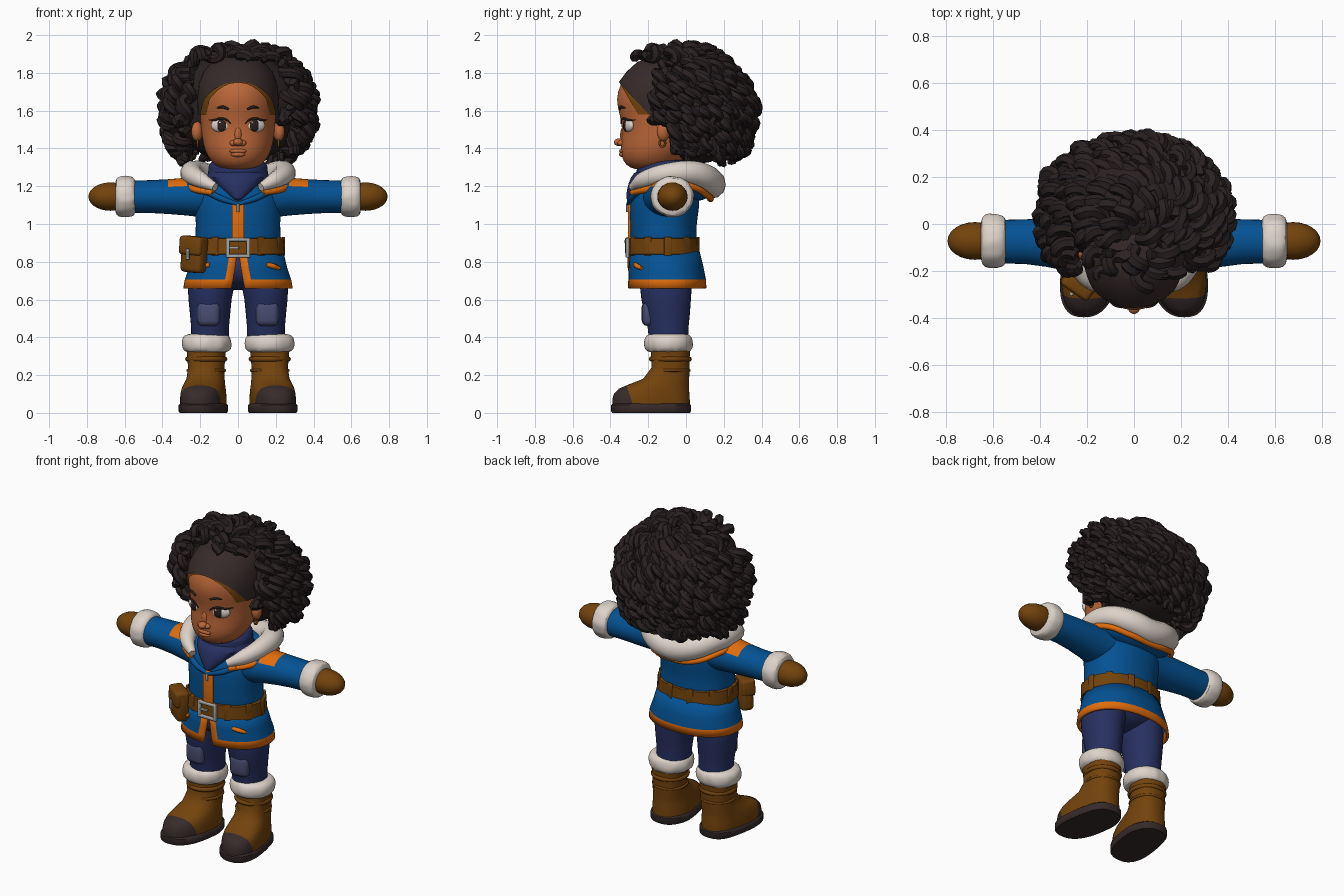
import bpy, bmesh, math, random
from mathutils import Vector, Euler

random.seed(4)
if "Cube" in bpy.data.objects:
    bpy.data.objects.remove(bpy.data.objects["Cube"])
made = []

def material(name, *rgb):
    lin = [(c / 255 / 12.92) if c < 11 else ((c / 255 + 0.055) / 1.055) ** 2.4 for c in rgb]
    m = bpy.data.materials.new(name)
    m.use_nodes = True
    m.diffuse_color = (*lin, 1)
    m.node_tree.nodes["Principled BSDF"].inputs["Base Color"].default_value = (*lin, 1)
    return m

BLUE = material("coat blue", 4, 82, 148)
ORANGE = material("trim orange", 226, 109, 12)
FUR = material("fur white", 222, 211, 202)
BROWN = material("leather brown", 115, 67, 12)
HAIR = material("hair black", 41, 32, 33)
NAVY = material("trouser navy", 39, 48, 97)
SKIN = material("skin", 188, 103, 57)
DARK = material("dark rubber", 55, 42, 42)
SLATE = material("patch slate", 72, 76, 112)
GREY = material("buckle grey", 165, 165, 165)

def finish(name, bm, mats, rule=None):
    bmesh.ops.recalc_face_normals(bm, faces=bm.faces)
    if rule:
        for f in bm.faces:
            f.material_index = int(rule(f.calc_center_median()))
    me = bpy.data.meshes.new(name)
    bm.to_mesh(me)
    bm.free()
    ob = bpy.data.objects.new(name, me)
    bpy.context.collection.objects.link(ob)
    for m in mats:
        me.materials.append(m)
    made.append(ob)
    return ob

def loft(name, rings, mats, axis="Z", side=1, seg=32, p=2, gaps=None, rule=None, jitter=0, subsurf=0, cuts=(), clear=False):
    """Stack of ovals (position, centre a, centre b, radius a, radius b) along an axis."""
    bm, rows = bmesh.new(), []
    for k, (t, ca, cb, ra, rb) in enumerate(rings):
        g = gaps[k] if gaps else 0
        row = []
        for j in range(seg + (1 if gaps else 0)):
            a = -math.pi / 2 + g + (2 * math.pi - 2 * g) * j / seg
            c, s = math.cos(a), math.sin(a)
            q = 1 + random.uniform(-jitter, jitter)
            u = ca + ra * q * math.copysign(abs(c) ** (2 / p), c)
            v = cb + rb * q * math.copysign(abs(s) ** (2 / p), s)
            row.append(bm.verts.new((side * u, v, t) if axis == "Z" else (side * t, u, v)))
        rows.append(row)
    for lo, hi in zip(rows, rows[1:]):
        for j in range(seg):
            i = (j + 1) % len(lo)
            bm.faces.new((lo[j], lo[i], hi[i], hi[j]))
    if not gaps:
        bm.faces.new(rows[0])
        bm.faces.new(rows[-1])
    for at, normal in cuts:
        bmesh.ops.bisect_plane(bm, geom=bm.verts[:] + bm.edges[:] + bm.faces[:], plane_co=at, plane_no=normal, clear_inner=clear)
    ob = finish(name, bm, mats, rule)
    if subsurf:
        ob.modifiers.new("smooth", "SUBSURF").levels = subsurf
    return ob

def ball(name, at, radii, mat, turn=0):
    bm = bmesh.new()
    bmesh.ops.create_uvsphere(bm, u_segments=24, v_segments=14, radius=1)
    rot = Euler((0, 0, turn)).to_matrix()
    for v in bm.verts:
        v.co = rot @ (v.co * Vector(radii)) + Vector(at)
    return finish(name, bm, [mat])

def box(name, at, size, mat, turn=0, bevel=0.005, tilt=0):
    bm = bmesh.new()
    bmesh.ops.create_cube(bm, size=1)
    for v in bm.verts:
        v.co = v.co * Vector(size)
    bmesh.ops.bevel(bm, geom=bm.edges[:], offset=bevel, segments=3, affect="EDGES", profile=0.5)
    rot = Euler((0, tilt, turn)).to_matrix()
    for v in bm.verts:
        v.co = rot @ v.co + Vector(at)
    return finish(name, bm, [mat])

def tube(name, paths, mat, poly=False, closed=False, res=2):
    """Round strands through (x, y, z, radius) points."""
    cu = bpy.data.curves.new(name, "CURVE")
    cu.dimensions, cu.bevel_depth, cu.bevel_resolution = "3D", 1, res
    cu.use_fill_caps, cu.resolution_u = True, 8
    for path in paths:
        sp = cu.splines.new("POLY" if poly else "BEZIER")
        pts = sp.points if poly else sp.bezier_points
        pts.add(len(path) - 1)
        for pt, (x, y, z, r) in zip(pts, path):
            pt.co = (x, y, z, 1) if poly else (x, y, z)
            pt.radius = r
            if not poly:
                pt.handle_left_type = pt.handle_right_type = "AUTO"
        sp.use_cyclic_u = closed
    ob = bpy.data.objects.new(name, cu)
    bpy.context.collection.objects.link(ob)
    cu.materials.append(mat)
    bpy.ops.object.select_all(action="DESELECT")
    ob.select_set(True)
    bpy.context.view_layer.objects.active = ob
    bpy.ops.object.convert(target="MESH")
    made.append(bpy.context.view_layer.objects.active)

# Head: height, front, back, half width
profile = [(1.285, -.27, -.1, .075), (1.31, -.32, -.04, .125), (1.36, -.345, 0, .165), (1.42, -.348, .06, .186),
           (1.5, -.335, .1, .196), (1.58, -.352, .12, .202), (1.66, -.374, .13, .206), (1.74, -.35, .13, .196),
           (1.8, -.305, .12, .172), (1.85, -.25, .09, .13), (1.88, -.18, .04, .07)]
def head_rings(k=0):
    return [(z + k * .6, 0, (f + b) / 2, w + k, (b - f) / 2 + k) for z, f, b, w in profile]

def face(x, z):
    for a, b in zip(head_rings(), head_rings()[1:]):
        if a[0] <= z <= b[0]:
            t = (z - a[0]) / (b[0] - a[0])
            cy, rx, ry = [a[i] + t * (b[i] - a[i]) for i in (2, 3, 4)]
            return cy - ry * math.sqrt(max(0, 1 - (x / rx) ** 2))

loft("head", head_rings(), [SKIN], subsurf=1)
for name, mat, k, normal in (("headband", DARK, .01, (0, .73, .68)), ("hairline", BROWN, .004, (0, .86, .5))):
    loft(name, head_rings(k), [mat], seg=48, cuts=[((0, -.35, 1.745), normal), ((0, 0, 1.58), (0, 0, 1))], clear=True)

ball("nose", (0, -.352, 1.433), (.026, .03, .021), SKIN)
ball("nose_bridge", (0, -.325, 1.47), (.022, .024, .05), SKIN)
ball("upper_lip", (0, -.338, 1.386), (.046, .016, .012), SKIN)
ball("lower_lip", (0, -.338, 1.368), (.038, .017, .013), SKIN)
for s, n in ((1, "left_"), (-1, "right_")):
    # Facial features
    turn = s * .38
    ey = face(.09, 1.525)
    ball(n + "nostril", (s * .024, -.342, 1.428), (.02, .02, .016), SKIN)
    ball(n + "eye", (s * .093, ey + .012, 1.522), (.054, .022, .036), FUR, turn)
    ball(n + "iris", (s * .088, ey - .002, 1.522), (.03, .013, .032), HAIR, turn)
    ball(n + "eye_glint", (s * .085 - .01, ey - .013, 1.537), (.006, .004, .006), FUR)
    lash = [(.038, 1.53, .002), (.06, 1.551, .005), (.09, 1.559, .006), (.125, 1.55, .006), (.155, 1.552, .002)]
    tube(n + "lashes", [[(s * x, face(x, z) - .007, z, r) for x, z, r in lash]], HAIR)
    brow = [(.05, 1.608, .006), (.08, 1.619, .008), (.112, 1.614, .003)]
    tube(n + "brow", [[(s * x, face(x, z), z, r) for x, z, r in brow]], HAIR)
    ball(n + "ear", (s * .216, -.12, 1.49), (.03, .036, .052), SKIN, s * .4)
    tube(n + "earring", [[(s * .215, -.125 + .015 * math.cos(a), 1.428 + .018 * math.sin(a), .006)
                          for a in (0, 1.57, 3.14, 4.71)]], BROWN, closed=True)

# Curly hair over a solid core
ball("hair_core", (0, .07, 1.62), (.345, .255, .3), HAIR)
curls, count = [], 330
for i in range(count):
    start = math.acos(1 - 1.5 * (i + .5) / count)
    phi, phase = i * 2.39996 + random.uniform(-.1, .1), random.uniform(0, 6.28)
    size, turns, length = random.uniform(.92, 1.03), random.uniform(1.2, 2.2), random.uniform(.42, .64)
    path = []
    for j in range(19):
        t = j / 18
        th, w = start + length * t, phase + turns * 6.28 * t
        c, sn = math.cos(th), math.sin(th) ** (1 if math.cos(th) > 0 else .7)
        f = size * (.89 + .09 * math.sin(2.2 * t)) + .065 * math.cos(w)
        ph = phi + .026 * math.sin(w) / max(.12, .38 * sn)
        x, y = .405 * sn * math.cos(ph) * f, .04 + .33 * sn * math.sin(ph) * f - .1 * max(0, c)
        z = 1.62 + .348 * c * f
        if (y < -.02 and abs(x) < .228 and z < 1.87) or (y < -.09 and z < 1.53) or (y < -.03 and z < 1.36):
            break
        path.append((x, y, z, .028 * (1 - .5 * t ** 4)))
    if len(path) > 4:
        curls.append(path)
tube("hair_curls", curls, HAIR, poly=True, res=1)

# Neck and scarf
loft("neck", [(1.15, 0, -.1, .09, .09), (1.36, 0, -.1, .09, .09)], [SKIN])
loft("scarf", [(1.14, 0, -.12, .15, .13), (1.2, 0, -.12, .18, .165), (1.25, 0, -.12, .17, .155), (1.27, 0, -.115, .155, .145),
               (1.3, 0, -.115, .162, .15), (1.335, 0, -.1, .14, .125), (1.34, 0, -.1, .1, .1)], [NAVY], subsurf=1)
loft("scarf_point", [(1.12, 0, -.3, .008, .02), (1.18, 0, -.24, .085, .075), (1.25, 0, -.2, .15, .095),
                     (1.29, 0, -.17, .13, .09)], [NAVY], subsurf=1)

# Coat
loft("coat_body", [(.83, 0, -.115, .235, .178), (.92, 0, -.118, .228, .176), (1.0, 0, -.122, .222, .176), (1.1, 0, -.112, .232, .187),
                   (1.17, 0, -.11, .232, .178), (1.23, 0, -.1, .19, .15), (1.26, 0, -.09, .13, .11)], [BLUE], p=2.2, subsurf=1)
skirt = loft("coat_skirt", [(.66, 0, -.1, .29, .208), (.705, 0, -.1, .282, .206), (.77, 0, -.105, .26, .198), (.87, 0, -.114, .236, .182)],
             [BLUE, ORANGE], seg=44, p=2.2, gaps=[.1, .075, .045, .005],
             rule=lambda c: c.z < .7 or (abs(c.x) < .052 and c.y < -.2))
solid = skirt.modifiers.new("thickness", "SOLIDIFY")
solid.thickness = .016
box("zip_strip", (0, -.299, 1.015), (.066, .018, .21), ORANGE)
box("zip_pull", (0, -.312, 1.085), (.014, .01, .045), GREY, bevel=.003)
ball("hood", (0, .04, 1.19), (.225, .105, .07), BLUE)
collar = [(.12, -.285, 1.195, .022), (.2, -.22, 1.235, .045), (.245, -.1, 1.265, .058), (.22, .03, 1.27, .066), (.125, .115, 1.235, .074)]
trim = [(.13, -.285, 1.165, .016), (.235, -.2, 1.185, .018), (.275, -.08, 1.215, .018), (.245, .04, 1.195, .018), (.14, .115, 1.15, .018)]
def around(pts, back):
    return [[(-x, y, z, r) for x, y, z, r in pts] + [back] + pts[::-1]]
tube("hood_fur", around(collar, (0, .135, 1.21, .076)), FUR, res=4)
tube("hood_trim", around(trim, (0, .13, 1.133, .018)), ORANGE)
tube("coat_lapels", [[(s * .17, -.255, 1.175, .018), (s * .09, -.292, 1.135, .017), (0, -.305, 1.105, .01)] for s in (1, -1)], BLUE)
tube("pocket_trims", [[(s * .15, -.268, .785, .012), (s * .185, -.258, .777, .014), (s * .22, -.236, .765, .01)] for s in (1, -1)], ORANGE)

# Belt, loops, buckle and pouch
loft("belt", [(.837, 0, -.118, .232, .178), (.84, 0, -.118, .247, .19), (.922, 0, -.118, .242, .186), (.926, 0, -.118, .225, .172)],
     [BROWN], p=2.2, seg=48)
for k in range(10):
    a = math.radians(-60 + k * 300 / 9)
    box("belt_loop", (.243 * math.cos(a), -.118 + .186 * math.sin(a), .882), (.014, .04, .1), BROWN, turn=a)
for s in (1, -1):
    box("buckle_side", (s * .054, -.31, .874), (.02, .018, .105), GREY)
    box("buckle_bar", (0, -.31, .874 + s * .043), (.125, .018, .018), GREY)
box("buckle_tongue", (-.02, -.311, .874), (.05, .014, .014), GREY, bevel=.003)
box("pouch", (-.232, -.25, .835), (.135, .08, .185), BROWN, turn=-.6, bevel=.025, tilt=.08)
box("pouch_flap", (-.236, -.256, .885), (.14, .085, .1), BROWN, turn=-.6, bevel=.018, tilt=.08)
box("pouch_clip", (-.266, -.297, .84), (.016, .014, .06), GREY, turn=-.6, bevel=.004)
ball("trouser_seat", (0, -.1, .765), (.235, .155, .115), NAVY)

for s, n in ((1, "left_"), (-1, "right_")):
    # Sleeve, cuff and mitten
    loft(n + "sleeve", [(.12, -.1, 1.145, .13, .11), (.2, -.1, 1.145, .125, .108), (.27, -.09, 1.145, .113, .1), (.37, -.08, 1.145, .102, .092),
                        (.46, -.075, 1.145, .095, .087), (.57, -.075, 1.145, .092, .085)], [BLUE, ORANGE], "X", s,
         rule=lambda c: .27 < abs(c.x) < .37 and c.z > 1.195)
    loft(n + "sleeve_fur", [(.54, -.072, 1.145, .08, .075), (.548, -.072, 1.145, .106, .1), (.575, -.072, 1.145, .116, .11), (.62, -.072, 1.145, .116, .11),
                            (.645, -.072, 1.145, .106, .1), (.652, -.072, 1.145, .07, .07)], [FUR], "X", s, jitter=.035, subsurf=1)
    ball(n + "mitten", (s * .675, -.072, 1.145), (.117, .08, .075), BROWN)
    # Leg, knee patch and fur
    loft(n + "leg", [(.38, .148, -.09, .1, .105), (.45, .148, -.095, .1, .108), (.52, .148, -.1, .106, .12), (.6, .148, -.105, .114, .131),
                     (.68, .142, -.107, .124, .138), (.76, .125, -.107, .115, .135)], [NAVY], side=s)
    box(n + "knee_patch", (s * .155, -.2, .525), (.12, .065, .13), SLATE, turn=s * .08, bevel=.03)
    loft(n + "leg_fur", [(.318, .166, -.092, .09, .09), (.325, .166, -.092, .12, .118), (.35, .166, -.092, .134, .13), (.39, .166, -.092, .133, .13),
                         (.413, .166, -.092, .118, .115), (.42, .16, -.092, .09, .09)], [FUR], side=s, jitter=.035, subsurf=1)
    # Boot with rubber toe and sole
    toe, lean = Vector((0, -.3, .1)), Vector((0, 1, .35))
    boot = loft(n + "boot", [(.03, .172, -.185, .117, .205), (.07, .172, -.185, .118, .205), (.1, .172, -.182, .116, .2), (.128, .172, -.17, .112, .186),
                             (.15, .172, -.145, .107, .16), (.18, .17, -.105, .1, .122), (.24, .168, -.082, .096, .1), (.34, .168, -.083, .105, .104)],
                [BROWN, DARK], side=s, seg=48, p=2.3, cuts=[(toe, lean)], rule=lambda c: (c - toe).dot(lean) < 0)
    sole = loft(n + "sole", [(0, .172, -.185, .118, .205), (.008, .172, -.185, .124, .211), (.042, .172, -.185, .124, .211), (.05, .172, -.185, .115, .2)],
                [DARK], side=s, seg=48, p=2.5)
    for ob in (boot, sole):
        for v in ob.data.vertices:
            v.co.x += s * .14 * max(0, -.1 - v.co.y)
    for z, r in ((.285, .014), (.225, .008)):
        tube(n + "boot_band", [[(s * .168 + .098 * math.cos(a), -.083 + .1 * math.sin(a), z, r)
                                for a in (0, 1.57, 3.14, 4.71)]], BROWN, closed=True)

# Soft shading with crisp edges
bpy.ops.object.select_all(action="DESELECT")
for ob in made:
    ob.select_set(True)
bpy.context.view_layer.objects.active = made[0]
bpy.ops.object.shade_smooth_by_angle(angle=math.radians(50))
